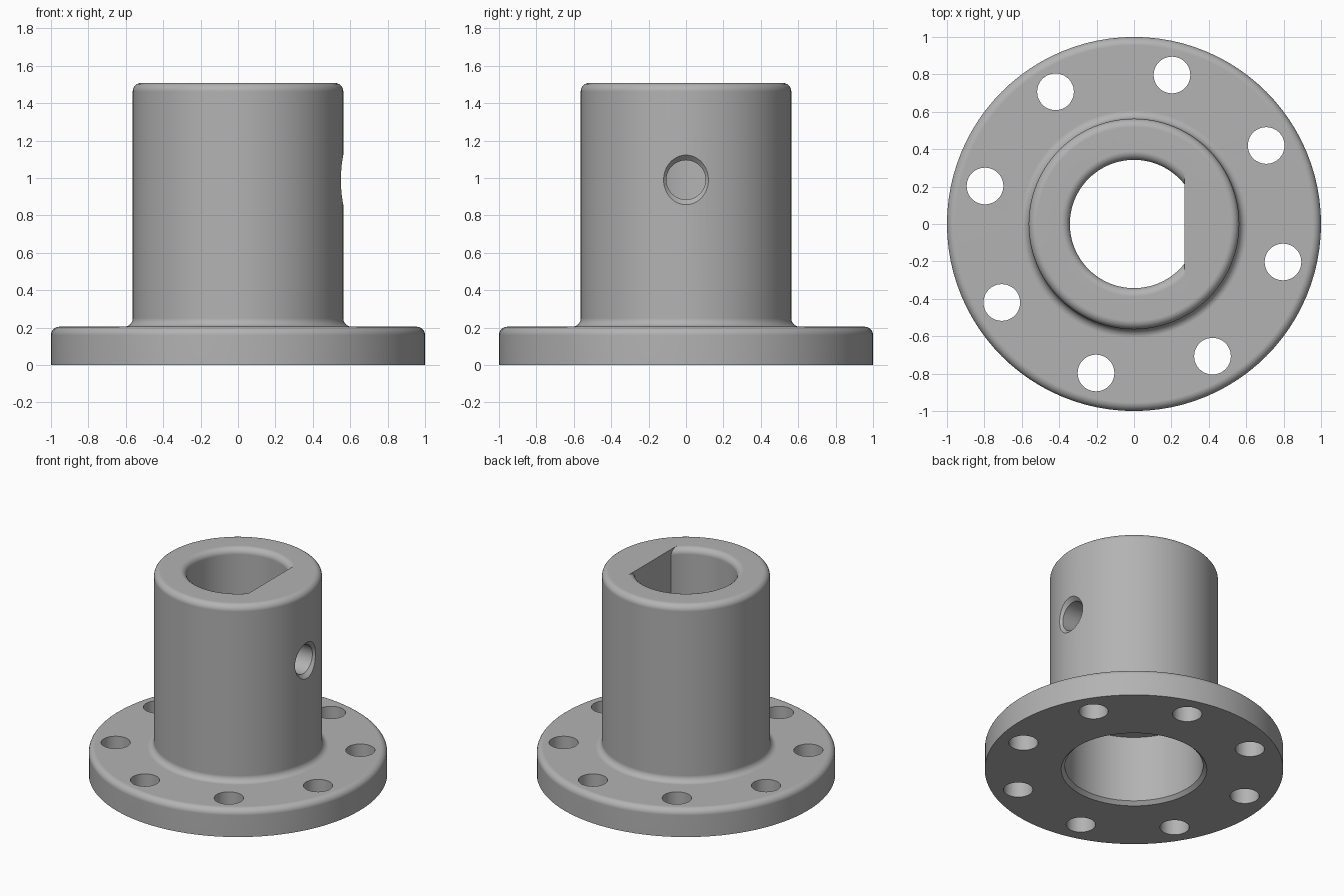
import bpy, bmesh
from math import sin, cos, pi, radians
from mathutils import Matrix, Vector

cube = bpy.data.objects.get("Cube")
if cube:
    bpy.data.objects.remove(cube)

steel = bpy.data.materials.new("grey_steel")
steel.use_nodes = True
GREY = (0.45, 0.45, 0.45, 1)
steel.diffuse_color = GREY
steel.node_tree.nodes["Principled BSDF"].inputs["Base Color"].default_value = GREY


def arc(cx, cz, r, start, end, steps=6):
    """Points of a fillet in the radius/height plane."""
    angles = [radians(start + (end - start) * i / steps) for i in range(steps + 1)]
    return [(cx + r * cos(a), cz + r * sin(a)) for a in angles]


def lathe(name, profile, segments=96, flat_x=None, matrix=Matrix()):
    """Revolve a radius/height profile around z, optionally cut flat at x."""
    bm = bmesh.new()
    verts = [bm.verts.new((r, 0, z)) for r, z in profile]
    edges = [bm.edges.new(pair) for pair in zip(verts, verts[1:])]
    bmesh.ops.spin(bm, geom=verts + edges, cent=(0, 0, 0), axis=(0, 0, 1),
                   angle=2 * pi, steps=segments, use_merge=True)
    bmesh.ops.remove_doubles(bm, verts=bm.verts, dist=1e-5)
    if flat_x is not None:
        cut = bmesh.ops.bisect_plane(bm, geom=bm.verts[:] + bm.edges[:] + bm.faces[:],
                                     plane_co=(flat_x, 0, 0), plane_no=(1, 0, 0),
                                     clear_outer=True)
        rim = [e for e in cut["geom_cut"] if isinstance(e, bmesh.types.BMEdge)]
        bmesh.ops.edgenet_fill(bm, edges=rim)
    bmesh.ops.recalc_face_normals(bm, faces=bm.faces)
    bm.transform(matrix)
    mesh = bpy.data.meshes.new(name)
    bm.to_mesh(mesh)
    bm.free()
    mesh.materials.append(steel)
    obj = bpy.data.objects.new(name, mesh)
    bpy.context.collection.objects.link(obj)
    return obj


# Flange and hub with rounded edges
FLANGE_Z, HUB_R, TOP = 0.205, 0.563, 1.508
body = lathe("flanged_hub", [(0, 0), (1, 0)]
             + arc(0.955, FLANGE_Z - 0.045, 0.045, 0, 90)
             + arc(HUB_R + 0.045, FLANGE_Z + 0.045, 0.045, 270, 180)
             + arc(HUB_R - 0.045, TOP - 0.045, 0.045, 0, 90)
             + [(0, TOP)])

# D-shaped bore with a rounded mouth
cutters = [lathe("bore_cutter", [(0, 0.4), (0.343, 0.4)]
                 + arc(0.388, TOP - 0.045, 0.045, 180, 90)
                 + [(0.388, 1.6), (0, 1.6)], flat_x=0.27)]

# Wider lower bore with a chamfered mouth
cutters.append(lathe("lower_bore_cutter", [(0, -0.1), (0.488, -0.1), (0.488, 0),
                                           (0.463, 0.025), (0.463, 0.515), (0, 0.515)]))

# Ring of bolt holes
for i in range(8):
    a = radians(30.7 + 45 * i)
    place = Matrix.Translation(Vector((cos(a), sin(a), 0)) * 0.822)
    cutters.append(lathe("bolt_hole_cutter", [(0, -0.1), (0.098, -0.1), (0.098, 0.3), (0, 0.3)],
                         48, matrix=place))

# Side screw hole with a chamfered mouth
sideways = Matrix.Translation((0, 0, 0.99)) @ Matrix.Rotation(pi / 2, 4, "Y")
cutters.append(lathe("screw_hole_cutter", [(0, 0.1), (0.105, 0.1), (0.105, 0.535),
                                           (0.145, 0.575), (0.145, 0.7), (0, 0.7)],
                     48, matrix=sideways))

# Cut everything, then drop the cutters
bpy.context.view_layer.objects.active = body
for cutter in cutters:
    mod = body.modifiers.new("cut", "BOOLEAN")
    mod.operation, mod.solver, mod.object = "DIFFERENCE", "EXACT", cutter
    bpy.ops.object.modifier_apply(modifier=mod.name)
    bpy.data.objects.remove(cutter)

# Smooth the rounds while keeping the edges crisp
bpy.ops.object.select_all(action="DESELECT")
body.select_set(True)
bpy.ops.object.shade_smooth_by_angle(angle=radians(30))
weighted = body.modifiers.new("weighted_normals", "WEIGHTED_NORMAL")
weighted.keep_sharp = True
